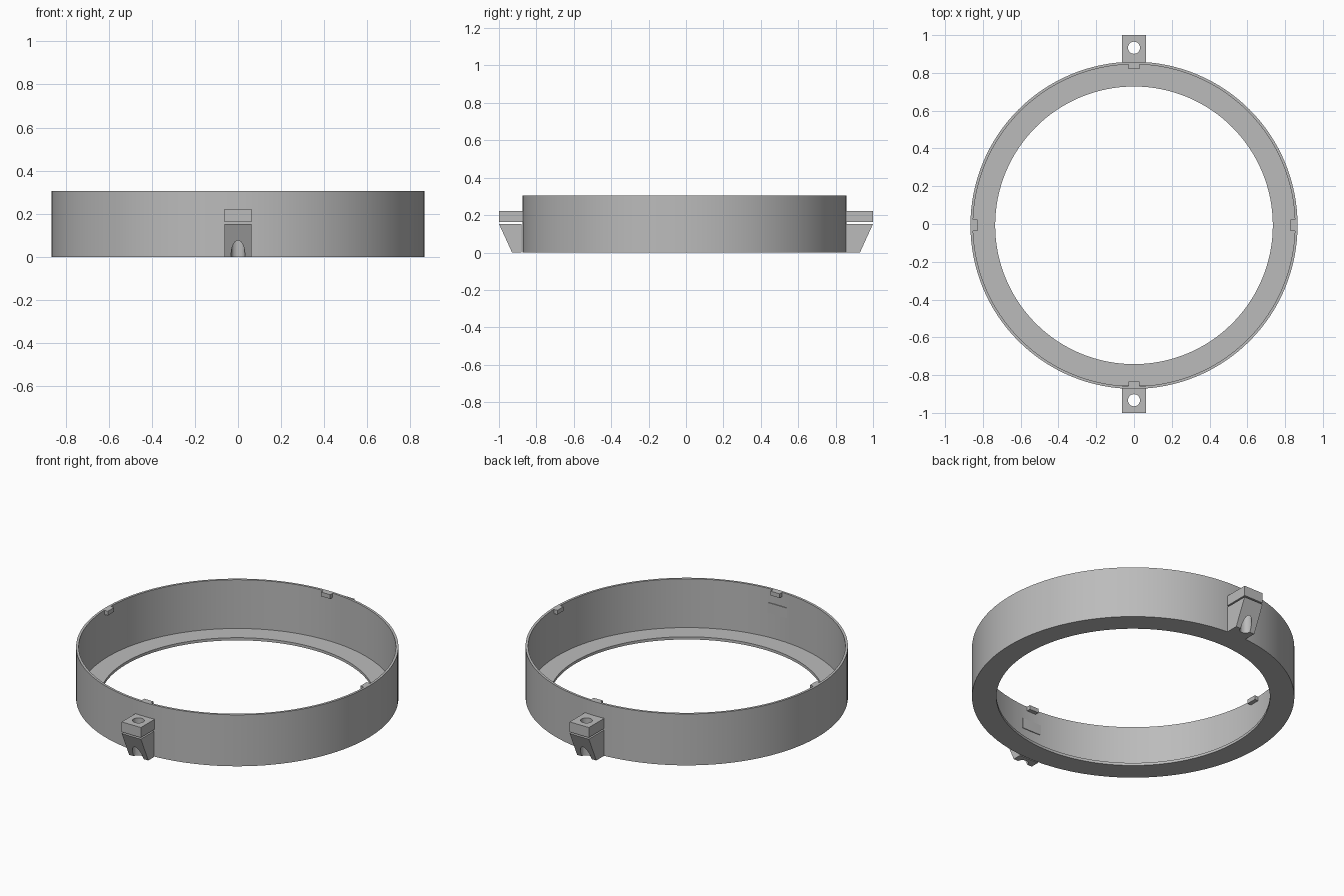
import bpy, bmesh, math
from mathutils import Matrix

if "Cube" in bpy.data.objects:
    bpy.data.objects.remove(bpy.data.objects["Cube"])

GREY = (0.5, 0.5, 0.5, 1)
mat = bpy.data.materials.new("plain grey")
mat.use_nodes = True
mat.diffuse_color = GREY
mat.node_tree.nodes["Principled BSDF"].inputs["Base Color"].default_value = GREY

RING_Y = -0.007      # ring sits slightly forward of the lugs
HEIGHT = 0.305
WALL_OUT, WALL_IN = 0.866, 0.852


def finish(name, bm, smooth=True):
    bmesh.ops.recalc_face_normals(bm, faces=bm.faces)
    mesh = bpy.data.meshes.new(name)
    bm.to_mesh(mesh)
    bm.free()
    mesh.materials.append(mat)
    obj = bpy.data.objects.new(name, mesh)
    bpy.context.collection.objects.link(obj)
    if smooth:
        bpy.ops.object.select_all(action='DESELECT')
        obj.select_set(True)
        bpy.context.view_layer.objects.active = obj
        bpy.ops.object.shade_smooth_by_angle(angle=math.radians(30))
    return obj


def lathe(name, profile, steps):
    """Closed (radius, z) profile turned around the z axis."""
    bm = bmesh.new()
    rings = []
    for i in range(steps):
        a = 2 * math.pi * i / steps
        rings.append([bm.verts.new((r * math.cos(a), r * math.sin(a), z)) for r, z in profile])
    n = len(profile)
    for i in range(steps):
        here, there = rings[i], rings[(i + 1) % steps]
        for k in range(n):
            bm.faces.new((here[k], there[k], there[(k + 1) % n], here[(k + 1) % n]))
    return finish(name, bm)


def extrude_x(name, profile, half_width):
    """Closed (y, z) profile extruded symmetrically along x."""
    bm = bmesh.new()
    face = bm.faces.new([bm.verts.new((-half_width, y, z)) for y, z in profile])
    out = bmesh.ops.extrude_face_region(bm, geom=[face])
    moved = [v for v in out["geom"] if isinstance(v, bmesh.types.BMVert)]
    bmesh.ops.translate(bm, verts=moved, vec=(2 * half_width, 0, 0))
    return finish(name, bm, smooth=False)


def drill(obj, cutter):
    mod = obj.modifiers.new("bolt_hole", 'BOOLEAN')
    mod.object = cutter
    mod.solver = 'EXACT'


# Ring: thin wall with an inward floor flange
ring = lathe("ring", [(0.735, 0), (WALL_OUT, 0), (WALL_OUT, HEIGHT),
                      (WALL_IN, HEIGHT), (WALL_IN, 0.016), (0.735, 0.016)], 128)
ring.location.y = RING_Y

# Four small catches inside the rim
for i, side in enumerate(("left", "back", "right", "front")):
    bm = bmesh.new()
    bmesh.ops.create_cube(bm, size=1)
    bmesh.ops.scale(bm, vec=(0.029, 0.06, 0.025), verts=bm.verts)
    bmesh.ops.translate(bm, vec=(0.8425, 0, HEIGHT - 0.0125), verts=bm.verts)
    bmesh.ops.rotate(bm, matrix=Matrix.Rotation(i * math.pi / 2, 3, 'Z'), verts=bm.verts)
    catch = finish("catch_" + side, bm, smooth=False)
    catch.location.y = RING_Y

# Lugs front and back: drilled block over a tapered clamp foot
for side, s, root in (("front", -1, 0.879), ("back", 1, 0.853)):
    bm = bmesh.new()
    bmesh.ops.create_cone(bm, cap_ends=True, segments=32, radius1=0.032, radius2=0.032, depth=0.6)
    cutter = finish("hole_cutter_" + side, bm, smooth=False)
    cutter.location = (0, s * 0.933, 0.1)
    cutter.hide_render = True
    cutter.hide_viewport = True
    cutter.display_type = 'WIRE'

    block = extrude_x("lug_block_" + side, [(s * 0.854, 0.162), (s, 0.162),
                                            (s, 0.222), (s * 0.854, 0.222)], 0.063)
    foot = extrude_x("lug_foot_" + side, [(s * root, 0), (s * 0.93, 0),
                                          (s, 0.153), (s * root, 0.153)], 0.063)
    drill(block, cutter)
    drill(foot, cutter)
